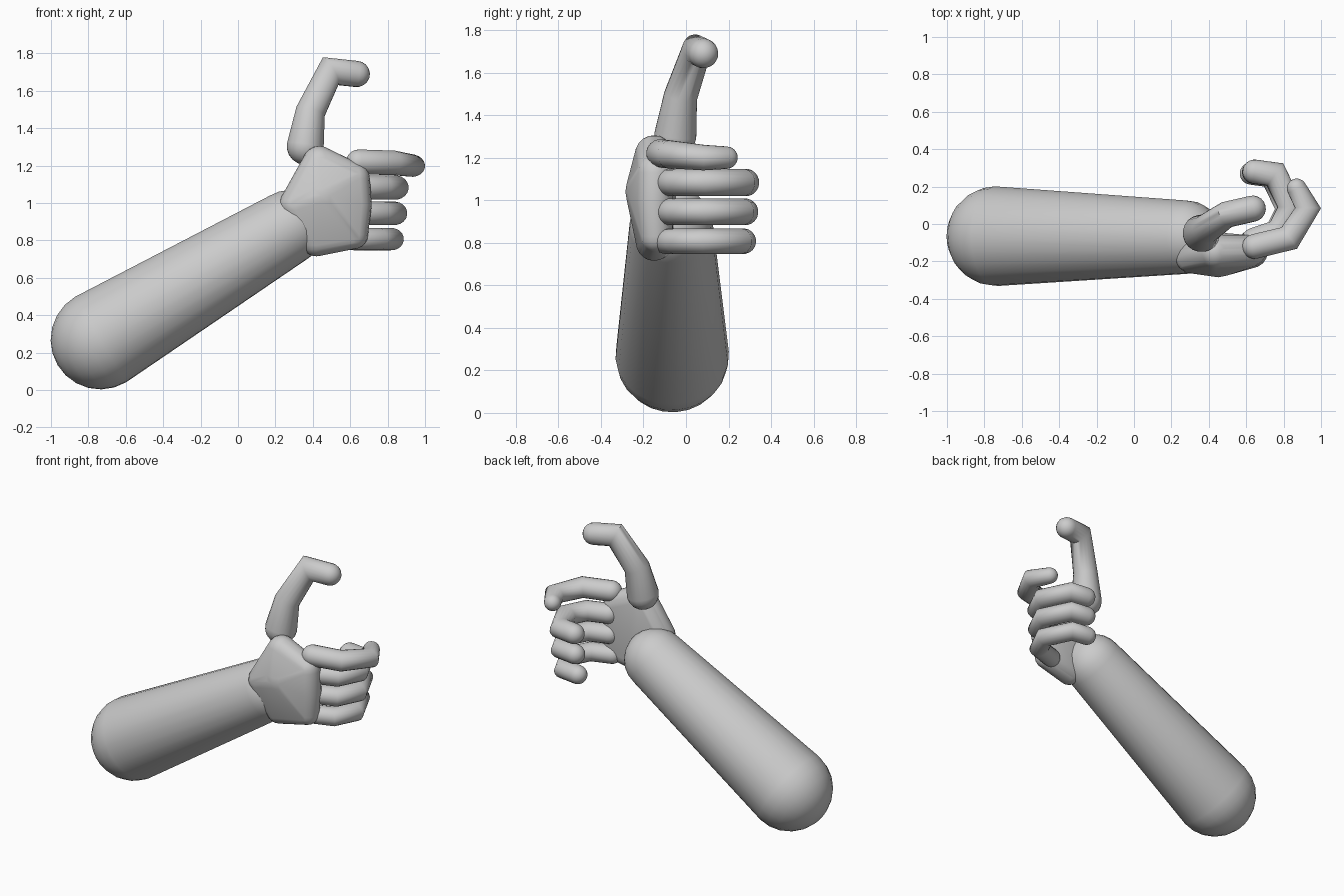
import bpy, bmesh, math
from mathutils import Vector

cube = bpy.data.objects.get("Cube")
if cube:
    bpy.data.objects.remove(cube)

GREY = 0.6
skin = bpy.data.materials.new("skin grey")
skin.use_nodes = True
skin.diffuse_color = (GREY, GREY, GREY, 1)
skin.node_tree.nodes["Principled BSDF"].inputs["Base Color"].default_value = (GREY, GREY, GREY, 1)


def finish(bm, name, angle):
    bmesh.ops.recalc_face_normals(bm, faces=bm.faces[:])
    mesh = bpy.data.meshes.new(name)
    bm.to_mesh(mesh)
    bm.free()
    obj = bpy.data.objects.new(name, mesh)
    bpy.context.collection.objects.link(obj)
    mesh.materials.append(skin)
    bpy.ops.object.select_all(action='DESELECT')
    obj.select_set(True)
    bpy.context.view_layer.objects.active = obj
    bpy.ops.object.shade_smooth_by_angle(angle=math.radians(angle))
    return obj


def limb(name, joints, sides=20, cap=5):
    """Round-ended tube through (x, y, z, radius) joints, mitred at each bend."""
    pts = [Vector(j[:3]) for j in joints]
    radii = [j[3] for j in joints]
    dirs = [(b - a).normalized() for a, b in zip(pts, pts[1:])]
    u = dirs[0].orthogonal().normalized()
    w = dirs[0].cross(u)
    circle = [u * math.cos(t) + w * math.sin(t)
              for t in (math.tau * i / sides for i in range(sides))]
    rings = []
    steps = [math.pi / 2 * k / cap for k in range(cap)]
    # rounded start
    for t in reversed(steps):
        rings.append([pts[0] + radii[0] * (c * math.cos(t) - dirs[0] * math.sin(t)) for c in circle])
    # bends
    for p, r, d_in, d_out in zip(pts[1:], radii[1:], dirs, dirs[1:]):
        plane = d_in + d_out
        offs = [c - d_in * (c.dot(plane) / d_in.dot(plane)) for c in circle]
        rings.append([p + r * o for o in offs])
        circle = [(o - d_out * o.dot(d_out)).normalized() for o in offs]
    # rounded end
    for t in steps:
        rings.append([pts[-1] + radii[-1] * (c * math.cos(t) + dirs[-1] * math.sin(t)) for c in circle])

    bm = bmesh.new()
    loops = [[bm.verts.new(v) for v in ring] for ring in rings]
    for a, b in zip(loops, loops[1:]):
        for i in range(sides):
            j = (i + 1) % sides
            bm.faces.new((a[i], a[j], b[j], b[i]))
    for tip, ring in ((pts[0] - dirs[0] * radii[0], loops[0]),
                      (pts[-1] + dirs[-1] * radii[-1], loops[-1])):
        pole = bm.verts.new(tip)
        for i in range(sides):
            bm.faces.new((ring[i], ring[(i + 1) % sides], pole))
    return finish(bm, name, 60)


# Forearm
limb("forearm", [(-0.735, -0.065, 0.27, 0.267), (0.275, -0.07, 0.873, 0.197)], sides=24, cap=6)

# Palm: a rounded pad wrapped around soft corner balls
bm = bmesh.new()
for x, y, z, r in [(0.435, -0.15, 1.215, 0.09), (0.62, -0.145, 1.13, 0.085),
                   (0.63, -0.15, 0.99, 0.085), (0.62, -0.14, 0.83, 0.075),
                   (0.42, -0.15, 0.80, 0.085), (0.31, -0.175, 0.99, 0.09),
                   (0.45, -0.165, 1.04, 0.12)]:
    before = set(bm.verts)
    bmesh.ops.create_uvsphere(bm, u_segments=16, v_segments=10, radius=r)
    bmesh.ops.translate(bm, verts=[v for v in bm.verts if v not in before], vec=(x, y, z))
hull = bmesh.ops.convex_hull(bm, input=bm.verts[:])
bmesh.ops.delete(bm, geom=[v for v in bm.verts if v not in set(hull["geom"])], context='VERTS')
hull_faces = {g for g in hull["geom"] if isinstance(g, bmesh.types.BMFace) and g.is_valid}
bmesh.ops.delete(bm, geom=[f for f in bm.faces if f not in hull_faces], context='FACES')
finish(bm, "palm", 60)

# Thumb, raised and hooked
limb("thumb", [(0.36, -0.05, 1.305, 0.1), (0.388, -0.025, 1.49, 0.079),
               (0.495, 0.05, 1.705, 0.07), (0.635, 0.082, 1.69, 0.07)])

# Index finger, loosely bent
limb("index_finger", [(0.645, -0.12, 1.22, 0.067), (0.83, -0.075, 1.215, 0.066),
                      (0.93, 0.085, 1.2, 0.06), (0.87, 0.19, 1.2, 0.053)])

# Curled fingers share one path
curl = [(0.64, -0.085), (0.775, -0.04), (0.84, 0.09), (0.755, 0.265), (0.645, 0.28)]
for name, z, r, shift in (("middle_finger", 1.083, 0.065, 0.0),
                          ("ring_finger", 0.945, 0.063, -0.005),
                          ("little_finger", 0.807, 0.06, -0.02)):
    limb(name, [(x + shift, y + shift / 2, z, r) for x, y in curl])
